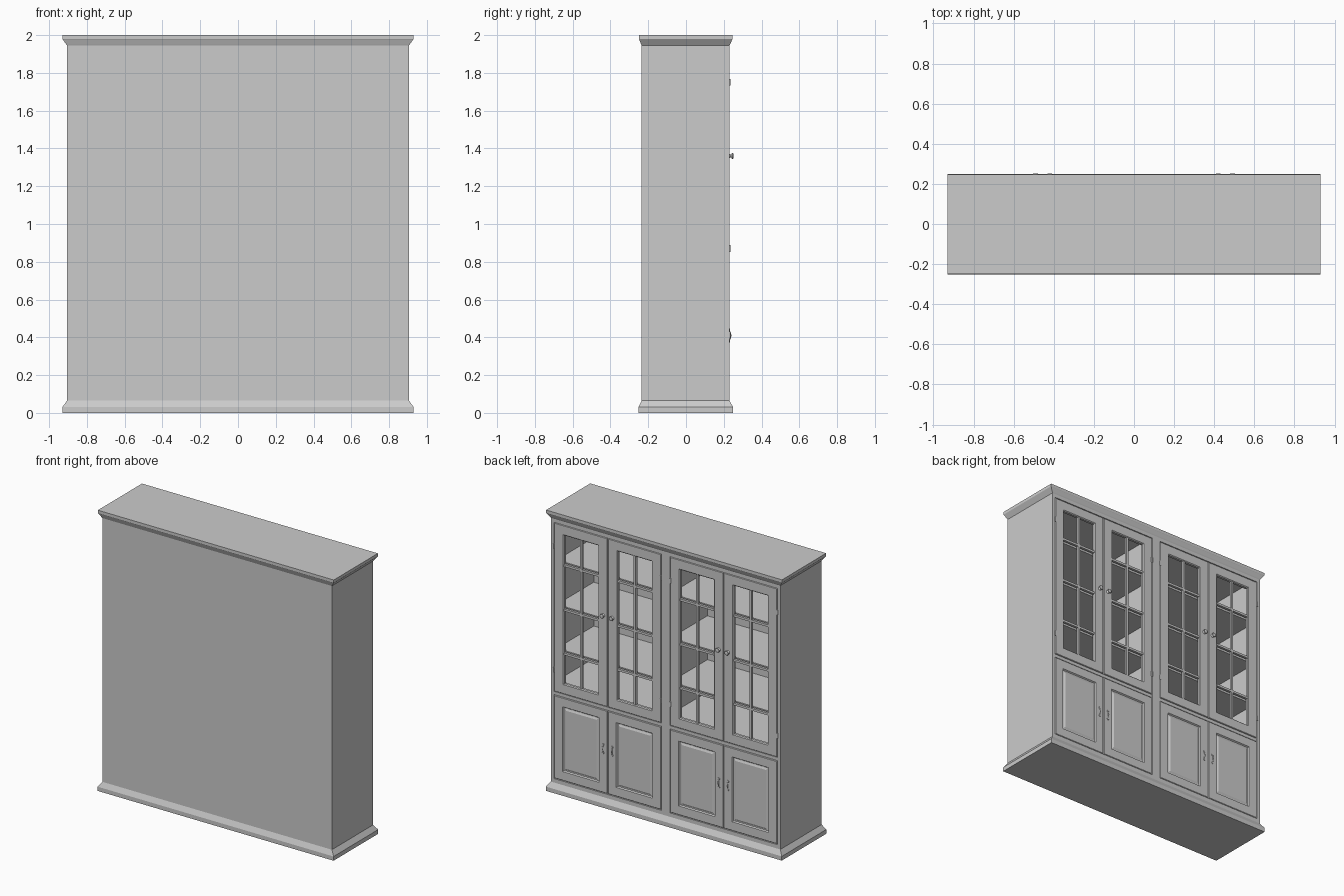
import bpy, bmesh, math
from mathutils import Matrix, Vector

if "Cube" in bpy.data.objects:
    bpy.data.objects.remove(bpy.data.objects["Cube"])

FACE = 0.23      # y of the door faces
MID = 0.457      # x where each pair of doors meets


def finish(name, bm, mirror=False, smooth=False):
    bmesh.ops.recalc_face_normals(bm, faces=bm.faces[:])
    me = bpy.data.meshes.new(name)
    bm.to_mesh(me)
    bm.free()
    ob = bpy.data.objects.new(name, me)
    bpy.context.collection.objects.link(ob)
    if mirror:
        ob.modifiers.new("Mirror", 'MIRROR').use_mirror_merge = False
    if smooth:
        bpy.ops.object.select_all(action='DESELECT')
        ob.select_set(True)
        bpy.context.view_layer.objects.active = ob
        bpy.ops.object.shade_smooth_by_angle(angle=math.radians(40))
    return ob


def box(name, x0, x1, y0, y1, z0, z1, mirror=False):
    bm = bmesh.new()
    size = Matrix.Diagonal((x1 - x0, y1 - y0, z1 - z0, 1))
    at = Matrix.Translation(((x0 + x1) / 2, (y0 + y1) / 2, (z0 + z1) / 2))
    bmesh.ops.create_cube(bm, size=1, matrix=at @ size)
    return finish(name, bm, mirror)


def bridge(bm, rings, cap_start, cap_end, closed=False):
    rs = [[bm.verts.new(p) for p in r] for r in rings]
    n = len(rs[0])
    pairs = list(zip(rs, rs[1:])) + ([(rs[-1], rs[0])] if closed else [])
    for a, b in pairs:
        for i in range(n):
            j = (i + 1) % n
            bm.faces.new((a[i], a[j], b[j], b[i]))
    if cap_start:
        bm.faces.new(rs[0])
    if cap_end:
        bm.faces.new(rs[-1])


def moulding(name, profile):
    """Stack of rectangles: (half width, back y, door-side y, z)."""
    bm = bmesh.new()
    bridge(bm, [[(-w, a, z), (w, a, z), (w, b, z), (-w, b, z)]
                for w, a, b, z in profile], True, True)
    return finish(name, bm)


def door(name, x0, x1, z0, z1, profile, glazed):
    """Rectangular rings facing +y: (inset x, inset z, y)."""
    bm = bmesh.new()
    rings = [[(x0 + i, y, z0 + k), (x1 - i, y, z0 + k), (x1 - i, y, z1 - k), (x0 + i, y, z1 - k)]
             for i, k, y in profile]
    bridge(bm, rings, not glazed, not glazed, closed=glazed)
    return finish(name, bm, True)


def lathe(name, x, z, profile, sides=16):
    """Turned part along +y: (radius, y)."""
    bm = bmesh.new()
    bridge(bm, [[(x + r * math.cos(t * math.tau / sides), y, z + r * math.sin(t * math.tau / sides))
                 for t in range(sides)] for r, y in profile], True, True)
    return finish(name, bm, True, True)


# Plinth and cornice
moulding("plinth", [(0.93, -0.252, 0.25, 0), (0.93, -0.252, 0.25, 0.03),
                    (0.905, -0.235, FACE, 0.065)])
moulding("cornice", [(0.905, -0.235, FACE, 1.945), (0.91, -0.238, 0.234, 1.952),
                     (0.928, -0.248, 0.245, 1.977), (0.93, -0.25, 0.247, 1.98),
                     (0.93, -0.25, 0.247, 2.0)])

# Carcass
box("side_panel", 0.881, 0.905, -0.235, FACE, 0.03, 1.96, True)
box("back_panel", -0.881, 0.881, -0.235, -0.22, 0.03, 1.96)
box("centre_divider", -0.015, 0.015, -0.22, 0.205, 0.05, 1.95)
box("centre_post", -0.033, 0.033, 0.205, FACE, 0.05, 1.955)
box("top_rail", 0.033, 0.881, 0.205, FACE, 1.92, 1.955, True)
box("middle_rail", 0.033, 0.881, 0.205, FACE - 0.004, 0.69, 0.713, True)
box("bottom_rail", 0.033, 0.881, 0.205, FACE, 0.05, 0.093, True)
box("lower_backing", 0.015, 0.881, 0.19, 0.204, 0.06, 0.75, True)

# Shelves behind the glazing bars
BARS = (1.0, 1.3125, 1.63)
for z in (0.77,) + BARS:
    box("shelf", 0.015, 0.881, -0.22, 0.195, z - 0.012, z + 0.008, True)

# Doors: two per side, mirrored across the middle
glazed = [(0, 0, 0.207), (0, 0, FACE - 0.003), (0.003, 0.003, FACE), (0.07, 0.066, FACE),
          (0.076, 0.072, FACE - 0.006), (0.076, 0.072, 0.207)]
panelled = [(0, 0, 0.207), (0, 0, FACE - 0.003), (0.003, 0.003, FACE), (0.066, 0.064, FACE),
            (0.072, 0.07, FACE - 0.009), (0.078, 0.076, FACE - 0.009), (0.09, 0.088, FACE - 0.004)]
for label, x0, x1 in (("inner", 0.037, MID - 0.002), ("outer", MID + 0.002, 0.878)):
    door(label + "_glazed_door", x0, x1, 0.716, 1.917, glazed, True)
    door(label + "_panel_door", x0, x1, 0.097, 0.687, panelled, False)
    a, b = x0 + 0.074, x1 - 0.074
    c = (a + b) / 2
    box(label + "_upright_bar", c - 0.008, c + 0.008, 0.209, FACE - 0.004, 0.786, 1.847, True)
    for z in BARS:
        box(label + "_cross_bar", a, b, 0.209, FACE - 0.004, z - 0.008, z + 0.008, True)

# Knobs on the glazed doors, bow handles on the panel doors
for x in (0.42, 0.492):
    lathe("knob", x, 1.36, [(0.013, FACE), (0.009, 0.233), (0.006, 0.238), (0.012, 0.242),
                            (0.016, 0.246), (0.014, 0.250), (0.007, 0.252)])
    bm = bmesh.new()
    rings = []
    for i in range(13):
        t = -1 + i / 6
        y = FACE - 0.001 + 0.008 * math.cos(t * math.pi / 2)
        r = 0.003 + 0.002 * (1 - abs(t))
        rings.append([(x + r * math.cos(k * math.pi / 4), y + 0.6 * r * math.sin(k * math.pi / 4),
                       0.41 + 0.03 * t) for k in range(8)])
    bridge(bm, rings, True, True)
    finish("bow_handle", bm, True, True)
    for z in (0.38, 0.44):
        lathe("handle_foot", x, z, [(0.008, FACE), (0.006, 0.233)], 12)

# Hinge barrels
for x in (0.037, 0.881):
    for z in (0.87, 1.75):
        bm = bmesh.new()
        bmesh.ops.create_cone(bm, cap_ends=True, segments=12, radius1=0.006, radius2=0.006,
                              depth=0.036, matrix=Matrix.Translation(Vector((x, FACE, z))))
        finish("hinge", bm, True, True)
